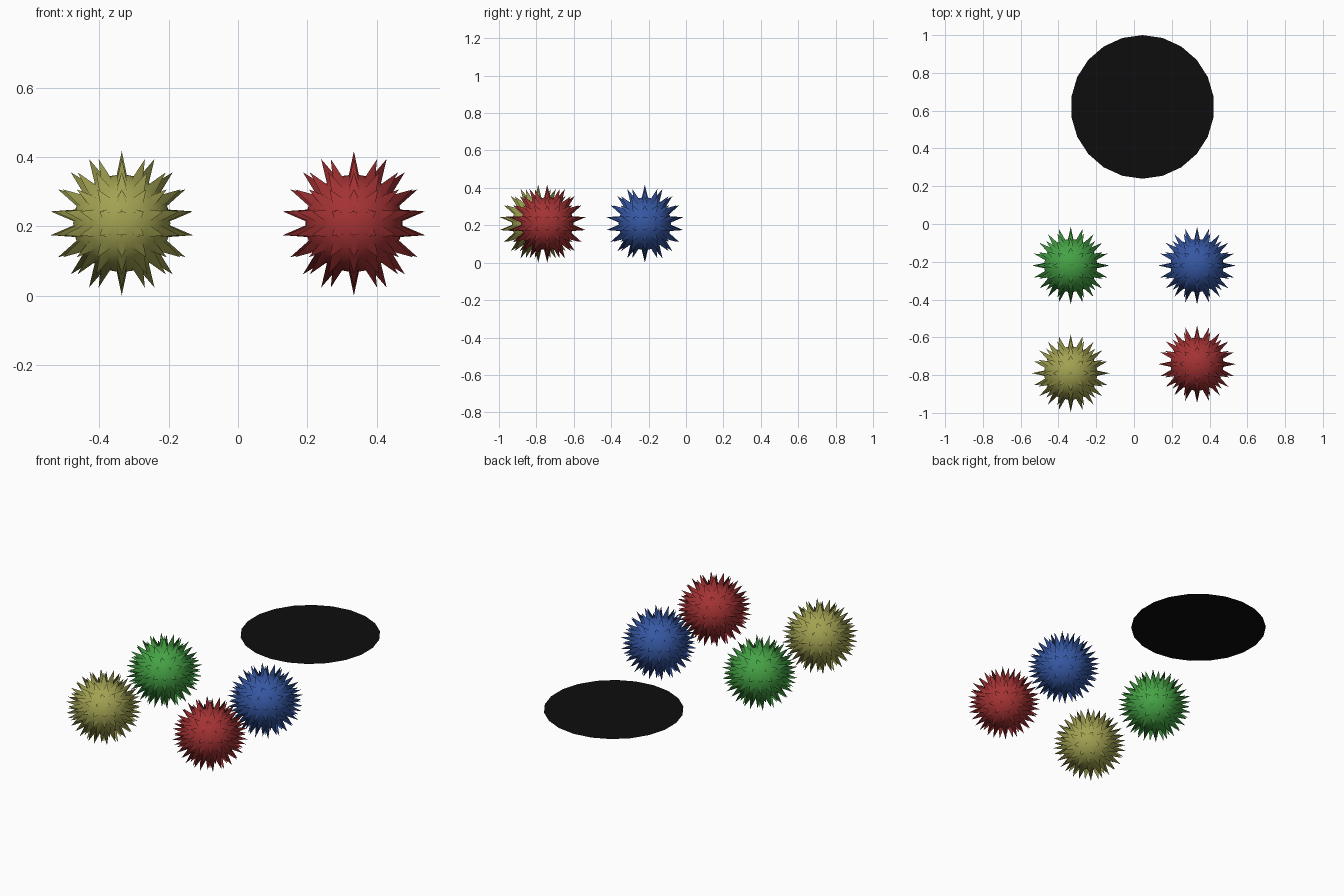
import bpy, bmesh
from math import radians, sin, cos, pi
from mathutils import Vector, Matrix

if "Cube" in bpy.data.objects:
    bpy.data.objects.remove(bpy.data.objects["Cube"])

BODY, TIP, Z = 0.14, 0.208, 0.209


def material(name, rgb):
    m = bpy.data.materials.new(name)
    m.diffuse_color = (*rgb, 1)
    m.use_nodes = True
    m.node_tree.nodes["Principled BSDF"].inputs["Base Color"].default_value = m.diffuse_color
    return m


def finish(bm, name, rgb, location):
    mesh = bpy.data.meshes.new(name)
    bm.to_mesh(mesh)
    bm.free()
    mesh.materials.append(material(name + "_colour", rgb))
    ob = bpy.data.objects.new(name, mesh)
    ob.location = location
    bpy.context.collection.objects.link(ob)
    return ob


def spike_directions():
    # latitude rings of spikes, plus one at each pole
    dirs = [Vector((0, 0, 1)), Vector((0, 0, -1))]
    for elevation, count in ((9.5, 20), (28, 16), (45, 12), (63, 8)):
        e = radians(elevation)
        for i in range(count):
            a = 2 * pi * i / count
            for side in (1, -1):
                dirs.append(Vector((cos(e) * cos(a), cos(e) * sin(a), side * sin(e))))
    return dirs


def spiky_ball(name, rgb, x, y):
    bm = bmesh.new()
    # round body
    bmesh.ops.create_icosphere(bm, subdivisions=4, radius=BODY)
    # slim cone spikes, sunk slightly into the body
    base = BODY - 0.006
    for d in spike_directions():
        place = (Matrix.Translation(d * (base + TIP) / 2)
                 @ d.to_track_quat('Z', 'Y').to_matrix().to_4x4())
        bmesh.ops.create_cone(bm, segments=6, radius1=0.018, radius2=0,
                              depth=TIP - base, cap_ends=False, matrix=place)
    bmesh.ops.remove_doubles(bm, verts=bm.verts, dist=1e-5)
    for f in bm.faces:
        f.smooth = True
    ob = finish(bm, name, rgb, (x, y, Z))
    # spikes shade softly with the ball
    ob.data.normals_split_custom_set_from_vertices(
        [v.co.normalized() for v in ob.data.vertices])


# four balls
spiky_ball("yellow_spiky_ball", (0.36, 0.36, 0.085), -0.335, -0.79)
spiky_ball("red_spiky_ball", (0.37, 0.032, 0.034), 0.334, -0.742)
spiky_ball("blue_spiky_ball", (0.036, 0.095, 0.36), 0.334, -0.22)
spiky_ball("green_spiky_ball", (0.06, 0.36, 0.06), -0.335, -0.22)

# flat black disc floating at ball-centre height
bm = bmesh.new()
bmesh.ops.create_circle(bm, cap_ends=True, segments=22, radius=0.38)
finish(bm, "black_disc", (0.004, 0.004, 0.004), (0.045, 0.62, 0.207))
